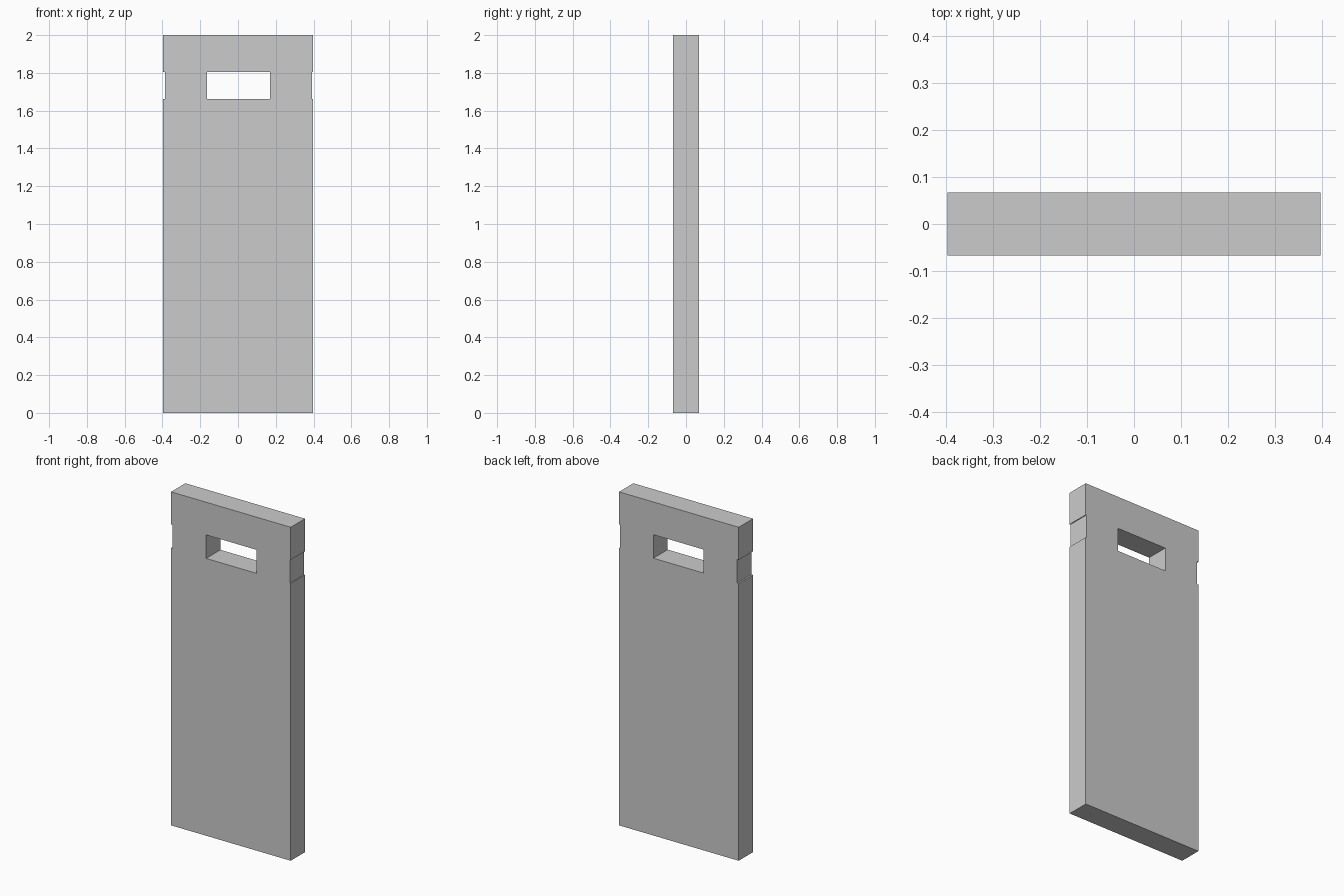
import bpy

if "Cube" in bpy.data.objects:
    bpy.data.objects.remove(bpy.data.objects["Cube"])

HALF_W, HALF_D, HEIGHT = 0.397, 0.0675, 2.0
SLOT_Z0, SLOT_Z1 = 1.663, 1.804


def box(name, x0, x1, y0, y1, z0, z1):
    bpy.ops.mesh.primitive_cube_add(size=1)
    ob = bpy.context.object
    ob.name = name
    for v in ob.data.vertices:
        v.co = (x1 if v.co.x > 0 else x0,
                y1 if v.co.y > 0 else y0,
                z1 if v.co.z > 0 else z0)
    return ob


# Flat upright board
board = box("board", -HALF_W, HALF_W, -HALF_D, HALF_D, 0, HEIGHT)

# Hand slot and the shallow side notches, all at the same height
cuts = {
    "hand_slot_cutter": (-0.164, 0.169),
    "left_notch_cutter": (-0.5, -0.387),
    "right_notch_cutter": (0.392, 0.5),
}
for name, (x0, x1) in cuts.items():
    cutter = box(name, x0, x1, -0.2, 0.2, SLOT_Z0, SLOT_Z1)
    cutter.hide_render = True
    mod = board.modifiers.new(name, 'BOOLEAN')
    mod.operation = 'DIFFERENCE'
    mod.solver = 'EXACT'
    mod.object = cutter
    bpy.context.view_layer.objects.active = board
    bpy.ops.object.modifier_apply(modifier=mod.name)
    bpy.data.objects.remove(cutter, do_unlink=True)
